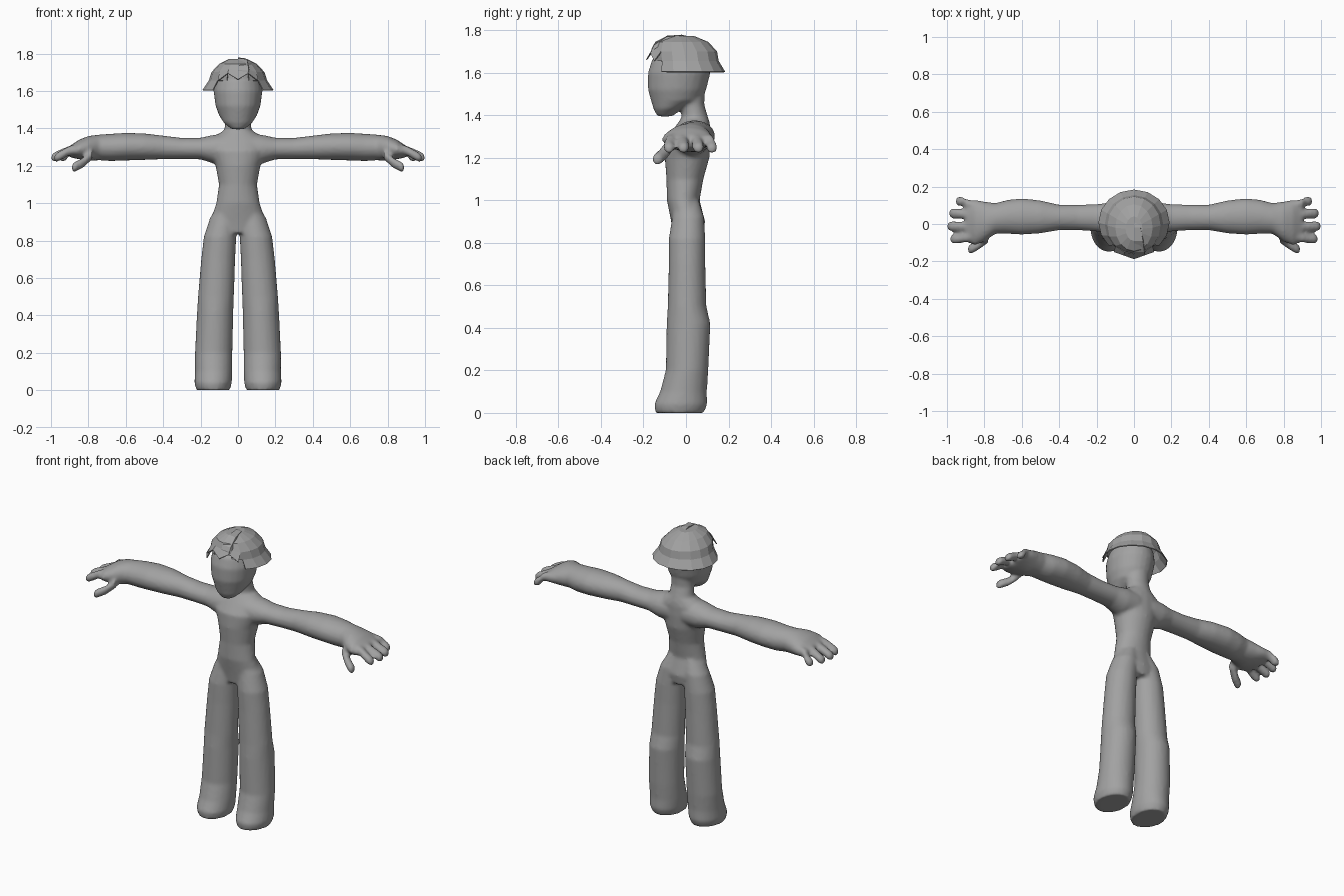
import bpy, bmesh, math

grey = bpy.data.materials.new("plain grey")
grey.diffuse_color = (0.36, 0.36, 0.36, 1)


def finish(bm, name):
    bmesh.ops.recalc_face_normals(bm, faces=bm.faces)
    mesh = bpy.data.meshes.new(name)
    bm.to_mesh(mesh)
    bm.free()
    mesh.materials.append(grey)
    ob = bpy.data.objects.new(name, mesh)
    bpy.context.collection.objects.link(ob)
    return ob


def loft(bm, rings, axis="z", side=1, n=24):
    """Skin capped ellipses. z: (z, cx, cy, rx, ry), x: (x, cy, cz, ry, rz)."""
    rows = []
    for t, a, b, ra, rb in rings:
        row = []
        for i in range(n):
            w = 2 * math.pi * i / n
            u, v = a + ra * math.cos(w), b + rb * math.sin(w)
            co = (side * u, v, t) if axis == "z" else (side * t, u, v)
            row.append(bm.verts.new(co))
        rows.append(row)
    for lo, hi in zip(rows, rows[1:]):
        for i in range(n):
            j = (i + 1) % n
            bm.faces.new((lo[i], lo[j], hi[j], hi[i]))
    bm.faces.new(rows[0])
    bm.faces.new(rows[-1])


def finger(bm, path, r, side):
    rings = [(x, y, z, r, r) for x, y, z in path]
    x, y, z = path[-1]
    rings.append((x + 0.013, y, z - 0.004, r * 0.65, r * 0.65))
    loft(bm, rings, "x", side, 12)


body = bmesh.new()

# torso, neck and head
loft(body, [(0.84, 0, 0.01, 0.13, 0.07), (0.90, 0, 0.01, 0.15, 0.08),
            (1.00, 0, -0.013, 0.116, 0.077), (1.10, 0, -0.005, 0.102, 0.087),
            (1.20, 0, 0.005, 0.12, 0.105), (1.28, 0, 0.01, 0.15, 0.105),
            (1.34, 0, 0.03, 0.15, 0.085), (1.38, 0, 0.04, 0.09, 0.067)])
loft(body, [(1.30, 0, 0.04, 0.10, 0.075), (1.36, 0, 0.045, 0.085, 0.068),
            (1.40, 0, 0.04, 0.072, 0.061), (1.45, 0, 0.03, 0.068, 0.056),
            (1.53, 0, 0.02, 0.07, 0.07)])
loft(body, [(1.395, 0, -0.10, 0.035, 0.035), (1.43, 0, -0.085, 0.077, 0.068),
            (1.47, 0, -0.048, 0.102, 0.117), (1.52, 0, -0.042, 0.120, 0.137),
            (1.60, 0, -0.032, 0.131, 0.147), (1.66, 0, -0.025, 0.120, 0.135),
            (1.70, 0, -0.02, 0.075, 0.09)])

for s in (-1, 1):
    # leg and foot
    loft(body, [(0, 0.133, -0.030, 0.090, 0.114), (0.04, 0.133, -0.025, 0.100, 0.125),
                (0.10, 0.130, -0.012, 0.100, 0.110), (0.20, 0.130, 0.005, 0.100, 0.100),
                (0.42, 0.122, 0.012, 0.097, 0.103), (0.50, 0.118, 0.005, 0.096, 0.091),
                (0.70, 0.106, 0.005, 0.091, 0.086), (0.82, 0.096, 0.005, 0.087, 0.086),
                (0.92, 0.075, 0.010, 0.075, 0.075), (1.00, 0.05, 0, 0.05, 0.06)],
         side=s)
    # arm and palm
    loft(body, [(0.05, 0.025, 1.290, 0.09, 0.085), (0.13, 0.030, 1.288, 0.085, 0.077),
                (0.20, 0.033, 1.292, 0.073, 0.058), (0.30, 0.035, 1.292, 0.068, 0.057),
                (0.40, 0.035, 1.298, 0.068, 0.063), (0.50, 0.038, 1.302, 0.088, 0.071),
                (0.60, 0.040, 1.302, 0.097, 0.074), (0.68, 0.038, 1.298, 0.090, 0.073),
                (0.74, 0.030, 1.298, 0.082, 0.069), (0.80, 0.013, 1.293, 0.107, 0.066),
                (0.85, 0.008, 1.287, 0.122, 0.052), (0.90, 0.015, 1.275, 0.110, 0.030)],
         "x", s)
    # four fingers and a thumb
    for y0, y1, tip in ((0.095, 0.122, 0.938), (0.042, 0.058, 0.975),
                        (-0.015, -0.012, 0.985), (-0.065, -0.080, 0.968)):
        finger(body, [(0.84, y0, 1.295), (0.90, (y0 + y1) / 2, 1.282),
                      (tip - 0.02, y1, 1.255), (tip, y1, 1.245)], 0.026, s)
    finger(body, [(0.78, -0.075, 1.26), (0.83, -0.110, 1.215),
                  (0.875, -0.135, 1.193)], 0.028, s)

# fuse the parts into one soft skin
figure = finish(body, "body")
remesh = figure.modifiers.new("fuse", "REMESH")
remesh.mode = "VOXEL"
remesh.voxel_size = 0.01
remesh.use_smooth_shade = True
soften = figure.modifiers.new("soften", "SMOOTH")
soften.factor = 0.5
soften.iterations = 5

# faceted helmet shell, open above the face
N = 16
shell = bmesh.new()
rows = []
for z, cy, rx, ry in ((1.605, 0.008, 0.190, 0.176), (1.655, -0.002, 0.156, 0.156),
                      (1.700, -0.008, 0.142, 0.154), (1.745, -0.02, 0.100, 0.125),
                      (1.772, -0.025, 0.045, 0.065)):
    rows.append([shell.verts.new((rx * math.sin(2 * math.pi * i / N),
                                  cy - ry * math.cos(2 * math.pi * i / N), z))
                 for i in range(N)])
for k, (lo, hi) in enumerate(zip(rows, rows[1:])):
    gap = (2, 1, 0, 0)[k]
    for i in range(N):
        j = (i + 1) % N
        if gap <= i < N - gap:
            shell.faces.new((lo[i], lo[j], hi[j], hi[i]))
shell.faces.new(rows[-1])
bmesh.ops.delete(shell, geom=[v for v in shell.verts if not v.link_faces], context="VERTS")
helmet = finish(shell, "helmet")
thick = helmet.modifiers.new("thickness", "SOLIDIFY")
thick.thickness = 0.006

# folded peak at the front of the helmet
peak = bmesh.new()
back = [peak.verts.new((x, y, z)) for x, y, z in
        ((-0.10, -0.118, 1.70), (-0.05, -0.150, 1.715), (0, -0.160, 1.71),
         (0.05, -0.150, 1.715), (0.10, -0.118, 1.70))]
edge = [peak.verts.new((x, y, z)) for x, y, z in
        ((-0.108, -0.150, 1.655), (-0.055, -0.168, 1.695), (0, -0.188, 1.662),
         (0.055, -0.168, 1.695), (0.108, -0.150, 1.655))]
for i in range(4):
    peak.faces.new((back[i], back[i + 1], edge[i + 1], edge[i]))
peak_ob = finish(peak, "helmet_peak")
peak_ob.modifiers.new("thickness", "SOLIDIFY").thickness = 0.005

# raised tapering ridge, off centre on the crown
ridge = bmesh.new()
rows = []
for y, z, w in ((0.14, 1.702, 0.004), (0.07, 1.757, 0.02), (-0.02, 1.779, 0.035),
                (-0.09, 1.774, 0.048), (-0.15, 1.735, 0.055), (-0.162, 1.712, 0.055)):
    rows.append([ridge.verts.new(c) for c in
                 ((0, y, z - 0.025), (0, y, z), (w, y, z - 0.004), (w + 0.006, y, z - 0.025))])
for lo, hi in zip(rows, rows[1:]):
    for i in range(4):
        j = (i + 1) % 4
        ridge.faces.new((lo[i], lo[j], hi[j], hi[i]))
ridge.faces.new(rows[0])
ridge.faces.new(rows[-1])
finish(ridge, "helmet_ridge")
